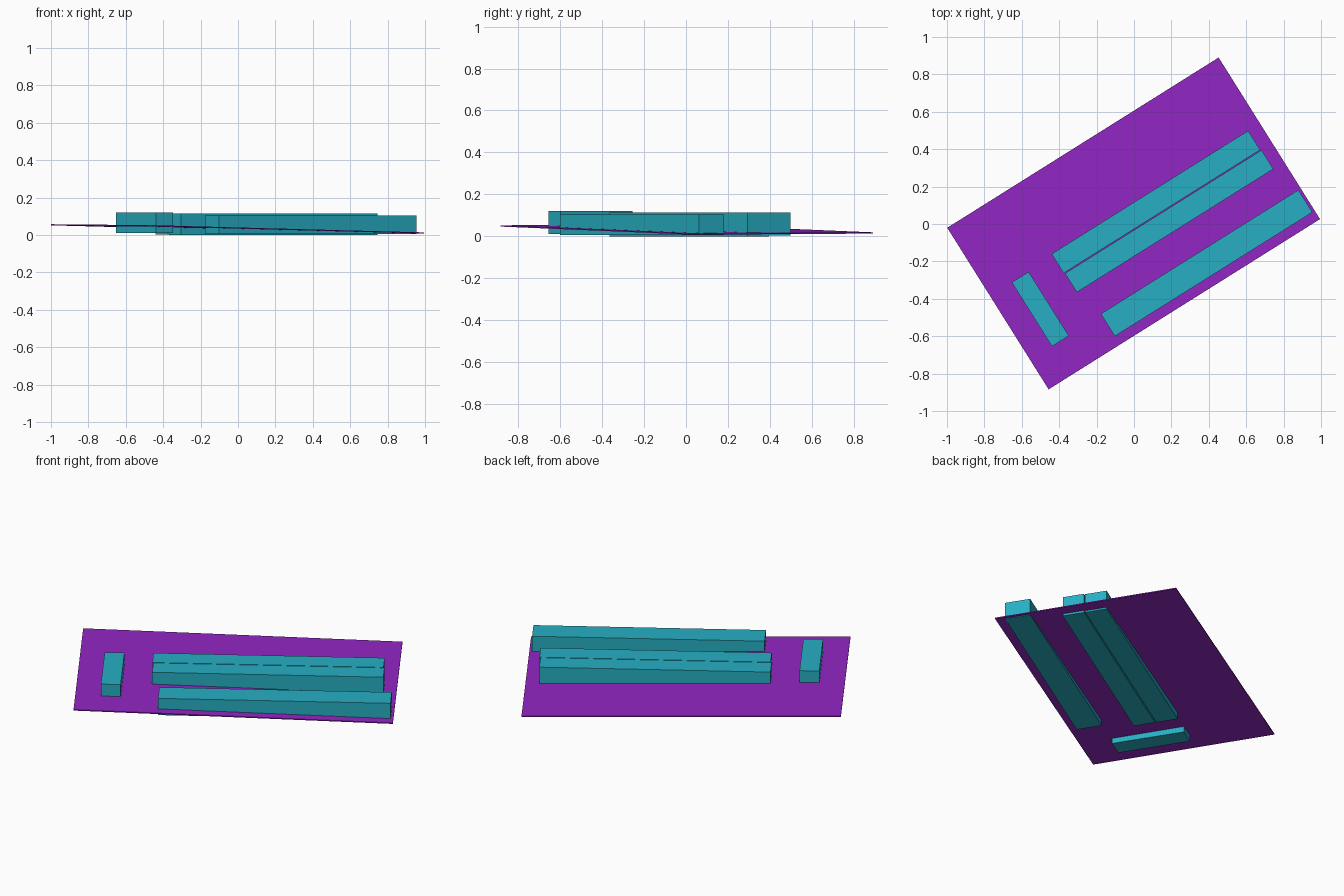
import bpy, math
from mathutils import Matrix, Vector

if "Cube" in bpy.data.objects:
    bpy.data.objects.remove(bpy.data.objects["Cube"])

ANGLE = math.radians(32.1)
ROT = Matrix.Rotation(ANGLE, 3, 'Z')


def material(name, color):
    m = bpy.data.materials.new(name)
    m.diffuse_color = color
    m.use_nodes = True
    m.node_tree.nodes["Principled BSDF"].inputs["Base Color"].default_value = m.diffuse_color
    return m


def block(name, x, y, length, width, z0, z1, mat, slope=(0, 0)):
    """Box turned to the site angle; slope tilts its faces along length and width."""
    bpy.ops.mesh.primitive_cube_add(size=1)
    ob = bpy.context.object
    ob.name = name
    for v in ob.data.vertices:
        u, w = v.co.x * length, v.co.y * width
        z = (z0 + z1) / 2 + v.co.z * (z1 - z0) + slope[0] * u + slope[1] * w
        v.co = ROT @ Vector((u, w, z))
    ob.location = (x, y, 0)
    ob.data.materials.append(mat)
    return ob


purple = material("ground_purple", (0.29, 0.02, 0.55, 1))
teal = material("building_teal", (0.02, 0.43, 0.55, 1))

# Thin, gently sloping site
block("sloping_ground", -0.002, 0.003, 1.713, 1.02, 0.030, 0.036, purple, (-0.0225, 0.005))

# Twin long buildings, side by side
block("long_building_back", 0.117, 0.118, 1.24, 0.121, 0.003, 0.115, teal)
block("long_building_middle", 0.188, 0.015, 1.24, 0.119, 0.0, 0.115, teal)

# Separate long building at the front, and short cross building at the end
block("long_building_front", 0.388, -0.209, 1.247, 0.141, 0.006, 0.105, teal)
block("short_cross_building", -0.501, -0.455, 0.106, 0.404, 0.011, 0.12, teal)
